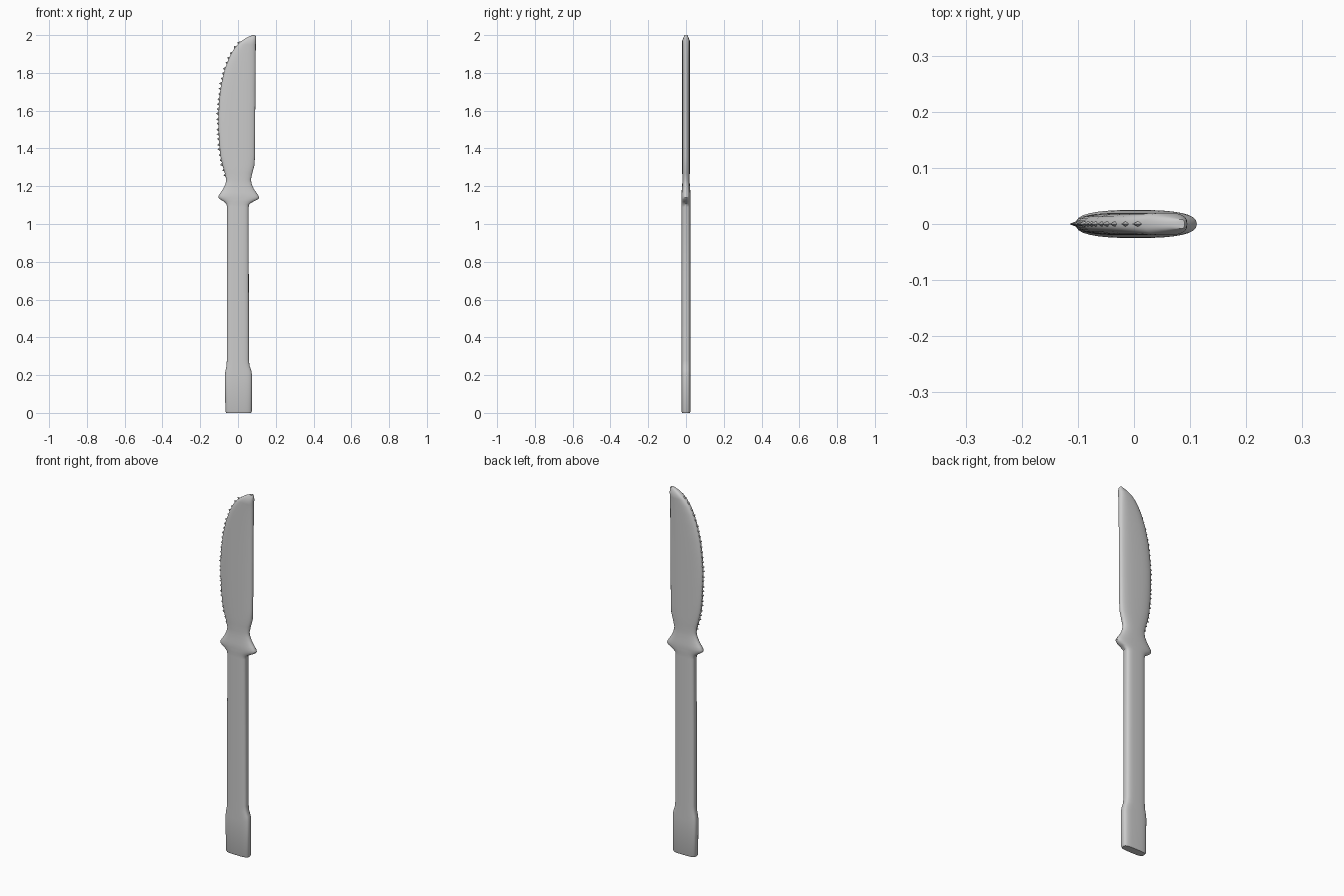
import bpy, bmesh, math, random

if "Cube" in bpy.data.objects:
    bpy.data.objects.remove(bpy.data.objects["Cube"])

random.seed(4)
N = 32  # points around each cross-section


def ring(bm, z, x0, x1, half_y, power):
    """Rounded flat cross-section between x0 and x1 at height z."""
    cx, rx = (x0 + x1) / 2, (x1 - x0) / 2
    verts = []
    for i in range(N):
        a = 2 * math.pi * i / N
        c, s = math.cos(a), math.sin(a)
        x = math.copysign(abs(c) ** (2 / power), c)
        y = math.copysign(abs(s) ** (2 / power), s)
        verts.append(bm.verts.new((cx + rx * x, half_y * y, z)))
    return verts


def loft(name, stations):
    bm = bmesh.new()
    rings = [ring(bm, *s) for s in stations]
    for a, b in zip(rings, rings[1:]):
        for i in range(N):
            j = (i + 1) % N
            bm.faces.new((a[i], a[j], b[j], b[i]))
    bm.faces.new(rings[0][::-1])
    bm.faces.new(rings[-1])
    return finish(name, bm, 40)


def finish(name, bm, angle):
    bmesh.ops.recalc_face_normals(bm, faces=bm.faces[:])
    mesh = bpy.data.meshes.new(name)
    bm.to_mesh(mesh)
    bm.free()
    ob = bpy.data.objects.new(name, mesh)
    bpy.context.collection.objects.link(ob)
    bpy.ops.object.select_all(action='DESELECT')
    ob.select_set(True)
    bpy.context.view_layer.objects.active = ob
    bpy.ops.object.shade_smooth_by_angle(angle=math.radians(angle))
    return ob


# Handle with wide butt and pointed guard: z, left, right, half thickness, squareness
handle = [
    (0.0, -0.062, 0.069, 0.021, 3.6), (0.008, -0.067, 0.073, 0.024, 3.6),
    (0.20, -0.069, 0.074, 0.024, 3.6), (0.225, -0.066, 0.070, 0.024, 3.5),
    (0.25, -0.061, 0.061, 0.024, 3.4), (0.28, -0.059, 0.058, 0.024, 3.4),
    (0.70, -0.059, 0.057, 0.024, 3.4), (1.09, -0.058, 0.056, 0.024, 3.4),
    (1.105, -0.061, 0.060, 0.024, 3.2), (1.118, -0.074, 0.080, 0.025, 2.8),
    (1.130, -0.094, 0.105, 0.025, 2.6), (1.139, -0.103, 0.112, 0.025, 2.6),
    (1.149, -0.104, 0.109, 0.025, 2.6), (1.165, -0.093, 0.098, 0.024, 2.6),
    (1.185, -0.079, 0.084, 0.022, 2.6), (1.21, -0.067, 0.073, 0.020, 2.6),
    (1.235, -0.062, 0.068, 0.019, 2.6),
]

# Blade with straight spine and curved cutting edge
edge = [(1.235, -0.062), (1.27, -0.070), (1.31, -0.082), (1.36, -0.093),
        (1.42, -0.099), (1.50, -0.103), (1.58, -0.104), (1.66, -0.099),
        (1.74, -0.089), (1.82, -0.070), (1.88, -0.047), (1.92, -0.026),
        (1.95, -0.003), (1.97, 0.020), (1.985, 0.042), (1.995, 0.063), (2.0, 0.080)]
spine = [0.068, 0.076, 0.087, 0.090, 0.090, 0.091, 0.091, 0.092, 0.092,
         0.093, 0.093, 0.094, 0.094, 0.095, 0.095, 0.094, 0.090]
blade = [(z, x, s, 0.020 if z < 1.98 else 0.016 - 0.4 * (z - 1.98), 2.7)
         for (z, x), s in zip(edge, spine)]
blade[0] = handle[-1]
loft("knife_body", handle + blade[1:])


def edge_x(z):
    for (z0, a), (z1, b) in zip(edge, edge[1:]):
        if z0 <= z <= z1:
            return a + (b - a) * (z - z0) / (z1 - z0)
    return edge[-1][1]


# Serrations: small thin spikes pointing out from the cutting edge
bm = bmesh.new()
count = 27
for k in range(count):
    z = 1.26 + 0.70 * k / (count - 1)
    slope = (edge_x(z + 0.01) - edge_x(z - 0.01)) / 0.02
    ln = math.hypot(1, slope)
    nx, nz = -1 / ln, slope / ln          # outward
    tx, tz = slope / ln, 1 / ln           # along the edge
    x = edge_x(z)
    h = random.uniform(0.009, 0.012)
    w = random.uniform(0.012, 0.015)

    def at(out, along, y):
        return bm.verts.new((x + nx * out + tx * along, y, z + nz * out + tz * along))

    base = [at(-0.006, -w, 0), at(-0.006, 0, -0.007), at(-0.006, w, 0), at(-0.006, 0, 0.007)]
    tip = at(h, random.uniform(-0.006, 0.004), 0)
    for i in range(4):
        bm.faces.new((base[i], base[(i + 1) % 4], tip))
    bm.faces.new(base[::-1])
finish("serrations", bm, 20)
